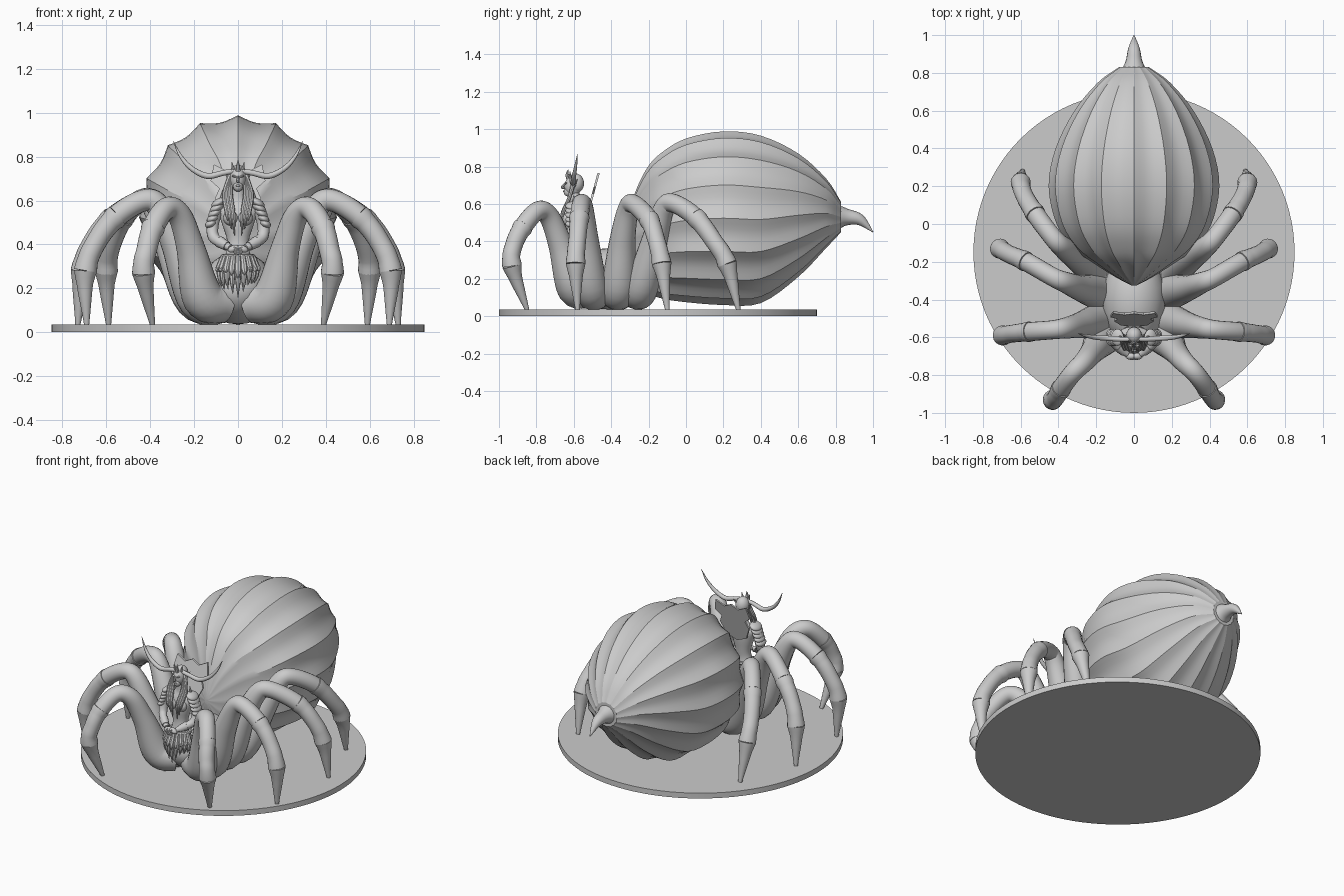
import bpy, bmesh, math, random
from mathutils import Vector, Matrix

if "Cube" in bpy.data.objects:
    bpy.data.objects.remove(bpy.data.objects["Cube"])

random.seed(4)


def finish(name, bm, angle=35):
    bmesh.ops.recalc_face_normals(bm, faces=bm.faces)
    me = bpy.data.meshes.new(name)
    bm.to_mesh(me)
    bm.free()
    ob = bpy.data.objects.new(name, me)
    bpy.context.collection.objects.link(ob)
    bpy.ops.object.select_all(action='DESELECT')
    ob.select_set(True)
    bpy.context.view_layer.objects.active = ob
    bpy.ops.object.shade_smooth_by_angle(angle=math.radians(angle))
    return ob


def spline(rows, per):
    """Catmull-Rom through rows of any length."""
    rows = [Vector(r) for r in rows]
    p = [rows[0] * 2 - rows[1]] + rows + [rows[-1] * 2 - rows[-2]]
    out = []
    for i in range(1, len(p) - 2):
        a, b, c, d = p[i - 1:i + 3]
        for k in range(per):
            t = k / per
            out.append((b * 2 + (c - a) * t + (a * 2 - b * 5 + c * 4 - d) * t * t
                        + (b * 3 - a - c * 3 + d) * t ** 3) / 2)
    return out + [rows[-1]]


def loft(name, rings, angle=35):
    bm = bmesh.new()
    vs = [[bm.verts.new(p) for p in r] for r in rings]
    n = len(vs[0])
    for a, b in zip(vs, vs[1:]):
        for i in range(n):
            bm.faces.new((a[i], a[(i + 1) % n], b[(i + 1) % n], b[i]))
    bm.faces.new(vs[0])
    bm.faces.new(vs[-1])
    return finish(name, bm, angle)


def sweep(name, path, n=16):
    """Round tube along (x, y, z, radius) samples."""
    pts = [Vector(p[:3]) for p in path]
    rings, prev, nor = [], None, None
    for i, p in enumerate(pts):
        t = (pts[min(i + 1, len(pts) - 1)] - pts[max(i - 1, 0)]).normalized()
        if prev is None:
            nor = t.orthogonal().normalized()
        else:
            nor = (prev.rotation_difference(t) @ nor).normalized()
        prev, bi = t, t.cross(nor)
        r = max(path[i][3], 0.001)
        rings.append([p + (nor * math.cos(a) + bi * math.sin(a)) * r
                      for a in (2 * math.pi * k / n for k in range(n))])
    return loft(name, rings)


def tube(name, rows, n=10, per=5):
    return sweep(name, spline(rows, per), n)


def ball(name, loc, size, rot=(0, 0, 0)):
    bm = bmesh.new()
    bmesh.ops.create_uvsphere(bm, u_segments=20, v_segments=12, radius=1)
    ob = finish(name, bm, 60)
    ob.location, ob.scale, ob.rotation_euler = loc, size, rot
    return ob


# Round base
bm = bmesh.new()
bmesh.ops.create_cone(bm, cap_ends=True, segments=96, radius1=0.85, radius2=0.85, depth=0.035,
                      matrix=Matrix.Translation((0, -0.15, 0.0175)))
finish("round_base", bm)

# Fluted abdomen: stations of (y, bottom, top, half width), 16 sharp ridges
stations = [(-.325, .40, .46, .015), (-.28, .22, .64, .10), (-.21, .13, .79, .21), (-.13, .095, .875, .32),
            (0, .075, .95, .41), (.2, .06, .988, .452), (.4, .07, .965, .415), (.6, .21, .87, .315),
            (.75, .365, .735, .19), (.83, .45, .61, .08)]
rings = []
for y, lo, hi, rx in spline(stations, 4):
    ring = []
    for k in range(96):
        a = 2 * math.pi * k / 96
        f = 1 - 0.055 * abs(math.sin(8 * a))
        ring.append((rx * f * math.sin(a), y, (lo + hi) / 2 + (hi - lo) / 2 * f * math.cos(a)))
    rings.append(ring)
loft("abdomen", rings, 25)
tube("tail_spike", [(0, .80, .53, .075), (0, .86, .53, .045), (0, .93, .515, .03), (0, 1.0, .45, .002)], 16)

# Low front body
ball("front_body", (0, -.40, .20), (.17, .25, .165))

# Legs, each path running body, knee, shin, claw tip
legs = {
    "first": [(.06, -.54, .13, .09), (.16, -.60, .16, .095), (.215, -.67, .38, .066), (.265, -.73, .53, .055),
              (.325, -.79, .565, .05), (.385, -.87, .48, .05), (.415, -.92, .38, .047),
              (.43, -.93, .27, .045), (.39, -.85, .035, .012)],
    "second": [(.06, -.47, .13, .09), (.18, -.51, .15, .095), (.28, -.535, .40, .07), (.36, -.55, .57, .056),
               (.43, -.56, .60, .05), (.55, -.57, .53, .05), (.64, -.58, .42, .047),
               (.695, -.59, .28, .045), (.69, -.58, .035, .012)],
    "third": [(.06, -.37, .13, .09), (.18, -.36, .15, .095), (.28, -.34, .40, .07), (.36, -.31, .57, .056),
              (.43, -.28, .60, .05), (.57, -.20, .52, .05), (.66, -.16, .41, .047),
              (.71, -.13, .28, .045), (.73, -.10, .035, .012)],
    "fourth": [(.06, -.27, .13, .09), (.20, -.24, .15, .09), (.31, -.17, .40, .07), (.38, -.12, .57, .056),
               (.43, -.07, .605, .05), (.52, .05, .53, .05), (.58, .15, .40, .047),
               (.60, .22, .28, .045), (.59, .28, .035, .012)],
}
for which, rows in legs.items():
    for side, s in (("right", 1), ("left", -1)):
        path = [Vector((s * p[0], p[1], p[2], p[3])) for p in spline(rows, 7)]
        nm = f"{which}_leg_{side}_"
        sweep(nm + "thigh", path[:36], 20)
        shin, claw = path[35:50], path[49:]
        for q in shin[:2] + shin[-2:] + claw[:2]:
            q[3] += .004
        sweep(nm + "shin", shin, 20)
        sweep(nm + "claw", claw, 20)

# Rider torso: (y, z, half width, half depth)
body = [(-.57, .16, .07, .06), (-.60, .28, .085, .06), (-.60, .36, .055, .042), (-.595, .42, .05, .04),
        (-.595, .50, .075, .05), (-.59, .56, .09, .045), (-.59, .60, .04, .03), (-.595, .66, .025, .025)]
loft("rider_torso", [[(w * math.cos(a), y + d * math.sin(a), z) for a in
                      (2 * math.pi * k / 24 for k in range(24))] for y, z, w, d in spline(body, 4)])

# Head, face and hair
ball("head", (0, -.605, .695), (.036, .045, .055))
ball("jaw", (0, -.63, .665), (.022, .024, .025))
ball("hair_cap", (0, -.59, .71), (.042, .045, .053))
tube("nose", [(0, -.645, .71, .004), (0, -.662, .69, .008), (0, -.648, .684, .004)], 8)
ball("lips", (0, -.652, .668), (.012, .006, .005))
tube("crown_crest", [(0, -.63, .735, .012), (0, -.635, .76, .008), (0, -.63, .785, .001)], 8)

for side, s in (("right", 1), ("left", -1)):
    ball(f"brow_{side}", (s * .016, -.643, .71), (.012, .008, .005), (0, s * -.3, 0))
    tube(f"ear_{side}", [(s * .03, -.60, .69, .009), (s * .045, -.595, .705, .008), (s * .06, -.58, .735, .001)], 8)
    tube(f"horn_{side}", [(s * .02, -.61, .735, .012), (s * .07, -.61, .725, .013), (s * .14, -.605, .712, .014),
                          (s * .21, -.60, .745, .012), (s * .26, -.59, .80, .008), (s * .295, -.58, .87, .001)], 12)
    tube(f"crown_spike_{side}", [(s * .022, -.62, .74, .009), (s * .028, -.62, .775, .001)], 8)
    ball(f"chest_{side}", (s * .034, -.635, .52), (.033, .03, .034))
    for i, x in enumerate((.022, .036, .05)):
        tube(f"hair_lock_{side}_{i}", [(s * .033, -.60, .72, .012), (s * (x + .012), -.625, .63, .01),
                                       (s * x, -.662, .54, .01), (s * (x - .006), -.655, .44 + .03 * i, .002)], 8)
    # Layered shoulder plates
    for i in range(5):
        ball(f"shoulder_plate_{side}_{i}", (s * (.088 + .009 * i), -.60, .59 - .024 * i),
             (.036 - .002 * i, .045, .019), (0, s * .5, 0))
    tube(f"shoulder_spike_{side}", [(s * .075, -.60, .60, .012), (s * .07, -.60, .65, .001)], 8)
    # Arms folded to the waist
    tube(f"arm_{side}", [(s * .10, -.60, .55, .03), (s * .115, -.60, .49, .028), (s * .112, -.62, .435, .026),
                         (s * .075, -.66, .405, .022), (s * .035, -.69, .385, .016)], 12)
    tube(f"cuff_{side}", [(s * .085, -.65, .412, .027), (s * .05, -.68, .392, .022)], 12)
    ball(f"hand_{side}", (s * .02, -.70, .38), (.027, .018, .016), (0, s * .4, 0))
    for i in range(3):
        tube(f"finger_{side}_{i}", [(s * .02, -.714, .388 - .011 * i, .006),
                                    (-s * .012, -.715, .376 - .011 * i, .005)], 6)

# Belt and tattered skirt
belt = [(.066 * math.cos(a), -.60 + .053 * math.sin(a), .345, .012) for a in
        (2 * math.pi * k / 24 for k in range(25))]
sweep("belt", belt, 8)
for layer in range(2):
    for i in range(9):
        a = math.radians(-160 + 140 * i / 8)
        c, sn = math.cos(a), math.sin(a)
        end = .17 + .08 * layer + .045 * abs(c) + random.uniform(-.015, .02)
        g = .008 * layer
        tube(f"skirt_strip_{layer}_{i}", [((.065 + g) * c, -.60 + (.055 + g) * sn, .345, .012),
                                          ((.085 + g) * c, -.60 + (.075 + g) * sn, .29, .016),
                                          ((.088 + g) * c, -.60 + (.085 + g) * sn, (end + .29) / 2, .011),
                                          ((.078 + g) * c, -.60 + (.085 + g) * sn, end, .001)], 8)

# Jagged high collar behind the head
half = [(0, .50), (.07, .53), (.105, .61), (.085, .655), (.125, .69), (.11, .765), (.05, .735), (0, .76)]
outline = half + [(-x, z) for x, z in half[-2:0:-1]]
bm = bmesh.new()
face = bm.faces.new([bm.verts.new((x, -.545 + (z - .5) * .27, z)) for x, z in outline])
geo = bmesh.ops.extrude_face_region(bm, geom=[face])["geom"]
bmesh.ops.translate(bm, vec=(0, .012, 0), verts=[v for v in geo if isinstance(v, bmesh.types.BMVert)])
finish("collar", bm)
